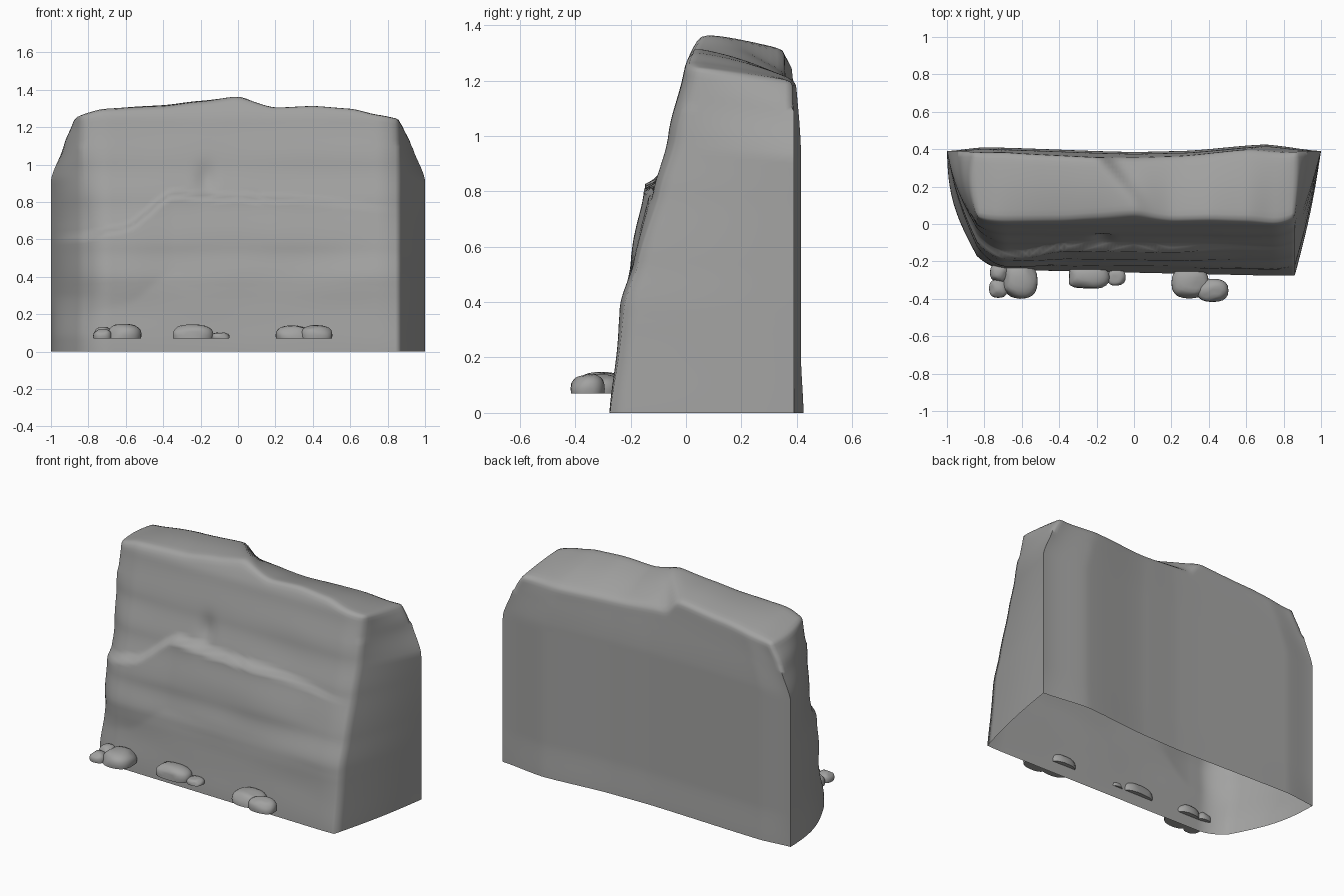
import bpy, bmesh, math, random
from mathutils import Vector, noise

cube = bpy.data.objects.get("Cube")
if cube:
    bpy.data.objects.remove(cube)

stone = bpy.data.materials.new("grey stone")
stone.use_nodes = True
GREY = (0.36, 0.36, 0.355, 1)
stone.diffuse_color = GREY
stone.node_tree.nodes["Principled BSDF"].inputs["Base Color"].default_value = GREY


def curve(points, t):
    """Smoothed interpolation through (position, value) pairs."""
    if t <= points[0][0]:
        return points[0][1]
    for (a, p), (b, q) in zip(points, points[1:]):
        if t <= b:
            f = (t - a) / (b - a)
            return p + (q - p) * (0.5 * f + 0.5 * f * f * (3 - 2 * f))
    return points[-1][1]


def finish(name, bm, angle):
    bmesh.ops.recalc_face_normals(bm, faces=bm.faces)
    mesh = bpy.data.meshes.new(name)
    bm.to_mesh(mesh)
    bm.free()
    mesh.materials.append(stone)
    ob = bpy.data.objects.new(name, mesh)
    bpy.context.collection.objects.link(ob)
    bpy.ops.object.select_all(action='DESELECT')
    ob.select_set(True)
    bpy.context.view_layer.objects.active = ob
    bpy.ops.object.shade_smooth_by_angle(angle=math.radians(angle))


# Profiles of the cliff
FACE = [(0, -0.26), (0.3, -0.23), (0.38, -0.225), (0.55, -0.18), (0.8, -0.11),
        (1.0, -0.06), (1.25, -0.005), (1.31, 0.02), (1.36, 0.05)]
FRONT_TOP = [(-0.86, 1.265), (-0.72, 1.30), (-0.4, 1.31), (-0.2, 1.335), (0, 1.365),
             (0.2, 1.31), (0.4, 1.32), (0.6, 1.305), (0.75, 1.27), (0.86, 1.25)]
BACK_Y = [(-1, 0.39), (-0.8, 0.41), (0, 0.385), (0.25, 0.39), (0.7, 0.425), (1, 0.39)]
BACK_LEAN = [(0, 0), (0.2, 0.01), (0.95, 0.01), (1.3, 0.035)]
HIGH_BACK = [(-1, 1.24), (-0.6, 1.285), (-0.2, 1.315)]
LOW_BACK = [(-0.2, 1.235), (0.3, 1.205), (0.9, 1.2)]
LEDGE_Z = [(-0.85, 0.6), (-0.6, 0.65), (-0.35, 0.83), (0, 0.81), (0.4, 0.8), (0.86, 0.74)]
LEDGE_SIZE = [(-0.85, 0.03), (-0.3, 0.045), (0.2, 0.04), (0.6, 0.015), (0.86, 0)]
END_X = [(0.92, 1), (1.12, 0.93), (1.26, 0.86)]
SKIRT = [(0.08, 0), (0.3, 0.045), (0.7, 0.04), (1.1, 0)]


def back_height(u, w):
    """High plateau on one half, stepping down along a slanting line."""
    step = 0.1 - 0.28 * w
    f = max(0, min(1, 0.5 + (step - u) / 0.06))
    low = curve(LOW_BACK, u)
    return low + (curve(HIGH_BACK, u) - low) * f


def front(u, v):
    x = 0.86 * u if u > 0 else 0.84 * u
    z = v * curve(FRONT_TOP, x)
    y = curve(FACE, z) - 0.022 * x * (1 - v)
    # overhanging ledge with a short lip
    rise = z - curve(LEDGE_Z, x)
    bulge = max(0, 1 + rise / 0.4) if rise < 0 else max(0, 1 - rise / 0.025)
    y -= curve(LEDGE_SIZE, x) * bulge
    # vertical crease above the ledge, and weathering
    y += 0.02 * math.exp(-((x + 0.17) / 0.05) ** 2 - ((z - 0.92) / 0.08) ** 2)
    y += 0.008 * noise.noise(Vector((x * 2.2, z * 5, 3))) * math.sin(math.pi * v)
    # rounded corners
    y += (0.07 - 0.035 * v + curve(SKIRT, z)) * max(0, (-x - 0.68) / 0.16) ** 2
    y += (0.005 + 0.035 * v) * max(0, (x - 0.74) / 0.12) ** 2
    return Vector((x, y, z))


def back(u, v):
    z = v * back_height(u, 1)
    y = curve(BACK_Y, u) - curve(BACK_LEAN, z) * (1 - u ** 8)
    return Vector((u * curve(END_X, z + 0.03 * v ** 8), y, z))


def end(side):
    def point(w, v):
        p = front(side, v).lerp(back(side, v), w)
        out = 0.045 - 0.5 * curve(SKIRT, p.z) if side < 0 else 0.012
        p.x += side * out * math.sin(math.pi * w) * (1 - 0.4 * v)
        return p
    return point


def top(u, w):
    if abs(u) == 1:
        return end(u)(w, 1)
    a, b = front(u, 1), back(u, 1)
    p = a.lerp(b, w)
    p.z = a.z + (back_height(u, w) - a.z) * w
    p.z += 0.015 * math.sin(math.pi * w) * (1 - u ** 6)
    return p


def patch(bm, fn, us, vs):
    grid = [[bm.verts.new(fn(u, v)) for v in vs] for u in us]
    for c, d in zip(grid, grid[1:]):
        for j in range(len(vs) - 1):
            bm.faces.new((c[j], d[j], d[j + 1], c[j + 1]))


def steps(a, b, n):
    return [a + (b - a) * i / n for i in range(n + 1)]


# Cliff wall, open underneath
bm = bmesh.new()
along, up, across = steps(-1, 1, 90), steps(0, 1, 64), steps(0, 1, 12)
patch(bm, front, along, up)
patch(bm, back, along, up)
patch(bm, end(1), across, up)
patch(bm, end(-1), across, up)
patch(bm, top, along, across)
bmesh.ops.remove_doubles(bm, verts=bm.verts, dist=0.0005)
# soften the rim of the top, leaving the foot and the upright corners in place
rim = [v for v in bm.verts if v.co.z > 1.1]
for _ in range(3):
    bmesh.ops.smooth_vert(bm, verts=rim, factor=0.5,
                          use_axis_x=True, use_axis_y=True, use_axis_z=True)
finish("cliff_wall", bm, 72)


# Boulders with flat undersides along the foot of the cliff
def boulder(name, x, y, rx, ry, height, seed):
    rng = random.Random(seed)
    bm = bmesh.new()
    bmesh.ops.create_icosphere(bm, subdivisions=3, radius=1)
    cuts = [Vector((rng.uniform(-1, 1), rng.uniform(-1, 1), rng.uniform(0, 1))).normalized()
            for _ in range(5)]
    for v in bm.verts:
        for n in cuts:
            over = v.co.dot(n) - 0.86
            if over > 0:
                v.co -= n * over
        # squarer than a ball
        v.co = Vector([math.copysign(abs(c) ** 0.8, c) for c in v.co])
        v.co.z = max(v.co.z, -0.3)
        v.co = Vector((x + v.co.x * rx, y + v.co.y * ry,
                       0.07 + (v.co.z + 0.3) / 1.25 * height))
    finish(name, bm, 50)


ROCKS = [("left_boulder", -0.61, -0.305, 0.095, 0.095, 0.075),
         ("left_front_pebble", -0.725, -0.345, 0.05, 0.05, 0.05),
         ("left_rear_pebble", -0.72, -0.26, 0.05, 0.05, 0.06),
         ("middle_boulder", -0.245, -0.285, 0.115, 0.065, 0.072),
         ("middle_pebble", -0.095, -0.285, 0.05, 0.045, 0.032),
         ("right_boulder", 0.3, -0.315, 0.1, 0.085, 0.068),
         ("right_pebble", 0.42, -0.355, 0.085, 0.062, 0.07)]
for i, rock in enumerate(ROCKS):
    boulder(*rock, seed=i + 4)
